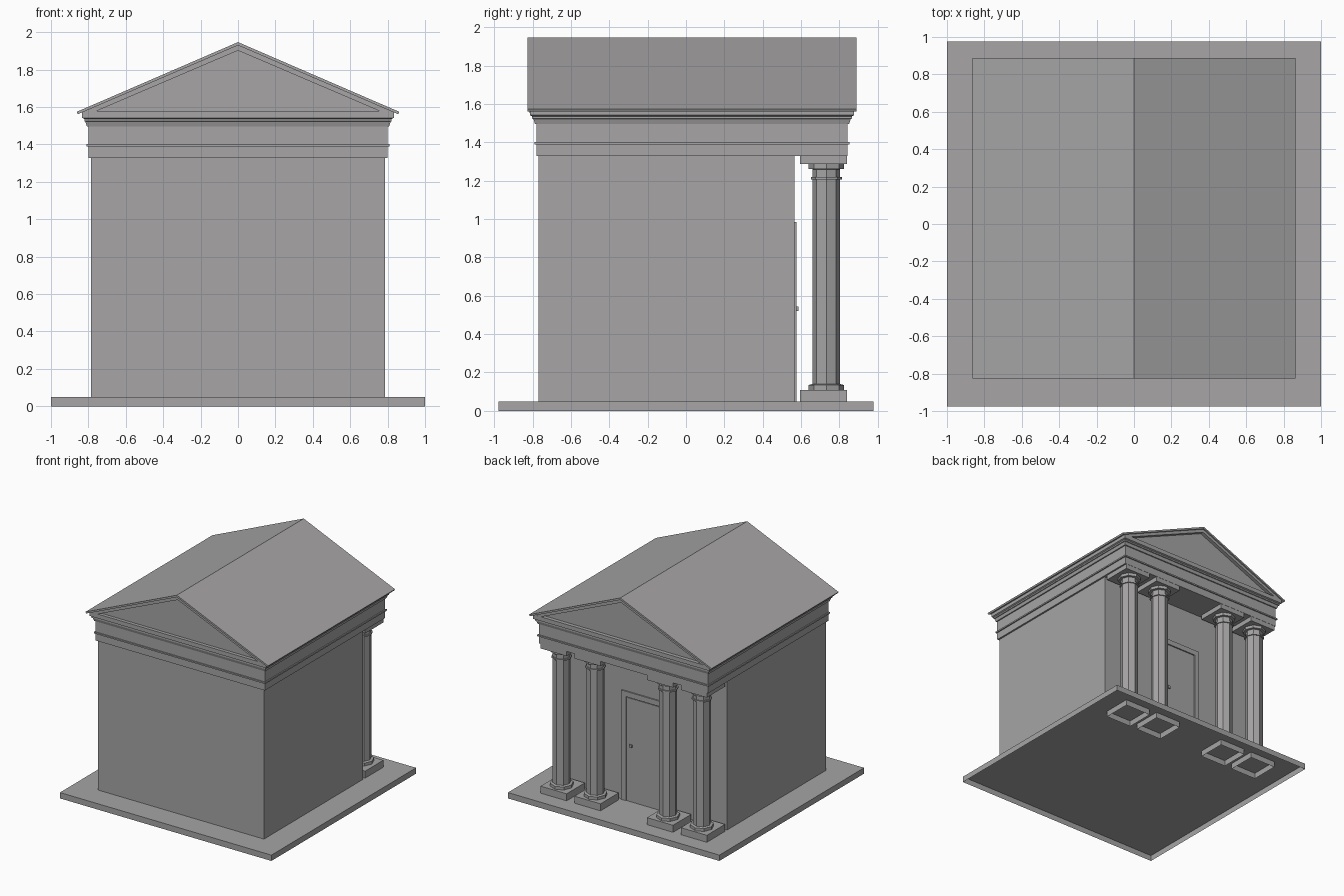
import bpy, bmesh, math

cube = bpy.data.objects.get("Cube")
if cube:
    bpy.data.objects.remove(cube, do_unlink=True)

stone = bpy.data.materials.new("warm grey stone")
stone.use_nodes = True
GREY = (0.385, 0.376, 0.376, 1)
stone.diffuse_color = GREY
stone.node_tree.nodes["Principled BSDF"].inputs["Base Color"].default_value = GREY


def loft(name, rings, open_bottom=False):
    """Join equal rings of points into a solid, or a shell with no floor."""
    bm = bmesh.new()
    loops = [[bm.verts.new(p) for p in ring] for ring in rings]
    n = len(loops[0])
    for a, b in zip(loops, loops[1:]):
        for i in range(n):
            j = (i + 1) % n
            bm.faces.new((a[i], a[j], b[j], b[i]))
    if not open_bottom:
        bm.faces.new(loops[0])
    bm.faces.new(loops[-1])
    bmesh.ops.recalc_face_normals(bm, faces=bm.faces)
    mesh = bpy.data.meshes.new(name)
    bm.to_mesh(mesh)
    bm.free()
    mesh.materials.append(stone)
    bpy.context.collection.objects.link(bpy.data.objects.new(name, mesh))


def rect(x0, x1, y0, y1, z):
    return [(x0, y0, z), (x1, y0, z), (x1, y1, z), (x0, y1, z)]


def box(name, x0, x1, y0, y1, z0, z1, open_bottom=False):
    loft(name, [rect(x0, x1, y0, y1, z) for z in (z0, z1)], open_bottom)


def prism(name, outline, y0, y1):
    loft(name, [[(x, y, z) for x, z in outline] for y in (y0, y1)])


def turned(name, x, y, profile, sides=8):
    steps = [math.tau * i / sides for i in range(sides)]
    loft(name, [[(x + r * math.cos(a), y + r * math.sin(a), z) for a in steps]
                for r, z in profile])


COLUMNS = (-0.663, -0.343, 0.343, 0.663)
PLINTH = 0.123
PY0, PY1 = 0.595, 0.841

# Ground slab and main chamber, both hollow from below
box("base_slab", -1, 1, -0.977, 0.977, 0, 0.05, open_bottom=True)
box("chamber_walls", -0.785, 0.785, -0.77, 0.565, 0.05, 1.33, open_bottom=True)

# Columns: hollow plinth reaching through the slab, base ring, shaft,
# neck ring, capital and abacus
for x in COLUMNS:
    box("column_plinth", x - PLINTH, x + PLINTH, PY0, PY1, 0, 0.11, open_bottom=True)
    turned("column", x, 0.732, [
        (0.092, 0.11), (0.092, 0.135), (0.071, 0.14),
        (0.071, 1.206), (0.081, 1.206), (0.081, 1.219), (0.071, 1.219),
        (0.071, 1.26), (0.092, 1.262), (0.092, 1.287)])
    box("column_abacus", x - PLINTH, x + PLINTH, PY0, PY1, 1.287, 1.33)

# Entablature with a thin band and stepped cornice: (outward offset, height)
steps = [(0, 1.328), (0, 1.39), (0.01, 1.39), (0.01, 1.402), (0, 1.402),
         (0, 1.495), (0.008, 1.497), (0.016, 1.522), (0.022, 1.524),
         (0.022, 1.536), (0.034, 1.542), (0.034, 1.578)]
loft("entablature", [rect(-0.8 - o, 0.8 + o, -0.78 - o, 0.843 + o, z) for o, z in steps])

# Gable walls, set back from the raking cornice
prism("pediment", [(-0.8, 1.57), (0.8, 1.57), (0, 1.91)], -0.785, 0.845)


def roof_layer(name, half, eave, ridge, thick, y0, y1):
    inner = half - thick * 0.4
    prism(name, [(-half, eave), (0, ridge), (half, eave),
                 (inner, eave - thick * 0.75), (0, ridge - thick),
                 (-inner, eave - thick * 0.75)], y0, y1)


# Roof sheet and the raking moulding beneath it
roof_layer("roof", 0.863, 1.574, 1.947, 0.017, -0.827, 0.888)
roof_layer("raking_cornice", 0.825, 1.577, 1.932, 0.03, -0.815, 0.876)

# Door, frame and handle
for side in (-1, 1):
    xs = sorted((side * 0.165, side * 0.21))
    box("door_jamb", xs[0], xs[1], 0.56, 0.576, 0.05, 0.94)
box("door_lintel", -0.21, 0.21, 0.56, 0.576, 0.94, 0.985)
box("door_panel", -0.158, 0.158, 0.56, 0.57, 0.05, 0.933)
box("handle_stem", 0.11, 0.122, 0.565, 0.58, 0.527, 0.539)
box("handle_knob", 0.103, 0.129, 0.577, 0.588, 0.522, 0.544)
